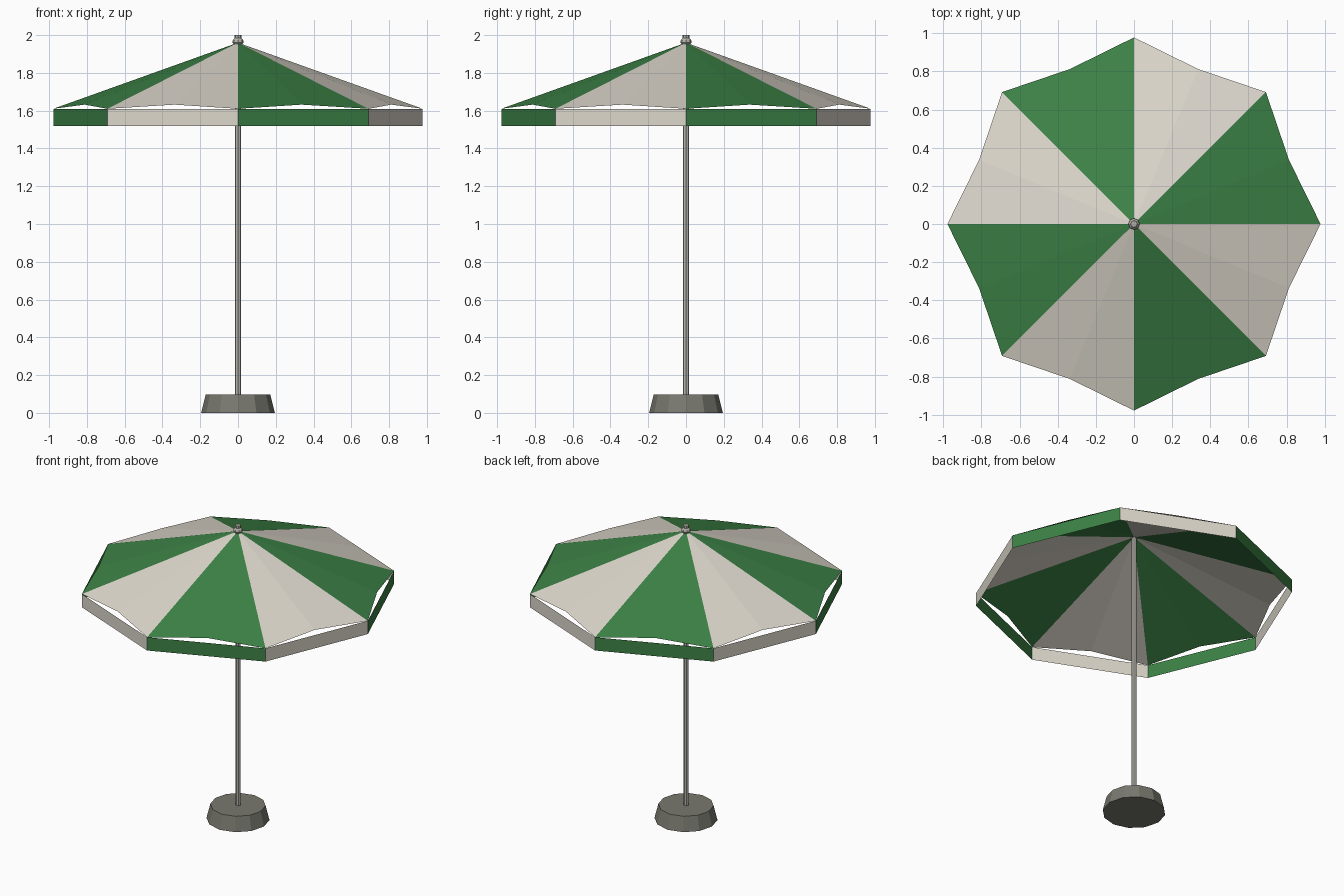
import bpy
import math
from mathutils import Vector

cube = bpy.data.objects.get("Cube")
if cube:
    bpy.data.objects.remove(cube, do_unlink=True)


def material(name, color):
    mat = bpy.data.materials.new(name)
    mat.use_nodes = True
    mat.diffuse_color = (*color, 1)
    bsdf = next(n for n in mat.node_tree.nodes if n.type == 'BSDF_PRINCIPLED')
    bsdf.inputs["Base Color"].default_value = (*color, 1)
    return mat


GREEN = material("green fabric", (0.045, 0.22, 0.06))
CREAM = material("cream fabric", (0.73, 0.69, 0.61))
METAL = material("grey metal", (0.46, 0.45, 0.40))
STONE = material("dark stone", (0.19, 0.19, 0.16))

PANELS = 8
RIM, RIM_Z = 0.978, 1.61
APEX_Z = 1.96
VALANCE_Z = 1.52


def add_mesh(name, verts, faces, mats):
    mesh = bpy.data.meshes.new(name)
    mesh.from_pydata(verts, [], faces)
    for mat in mats:
        mesh.materials.append(mat)
    obj = bpy.data.objects.new(name, mesh)
    bpy.context.collection.objects.link(obj)
    return obj


def polar(radius, angle, z):
    return Vector((radius * math.cos(angle), radius * math.sin(angle), z))


def lathe(name, profile, sides, mat):
    """Flat-faced solid of revolution from (radius, height) pairs, capped."""
    verts = [polar(r, math.tau * i / sides, z) for r, z in profile for i in range(sides)]
    faces = [tuple(reversed(range(sides)))]
    for ring in range(len(profile) - 1):
        a = ring * sides
        for i in range(sides):
            j = (i + 1) % sides
            faces.append((a + i, a + j, a + j + sides, a + i + sides))
    top = (len(profile) - 1) * sides
    faces.append(tuple(range(top, top + sides)))
    return add_mesh(name, verts, faces, [mat])


# Weighted foot, pole and finial
lathe("base", [(0.195, 0), (0.171, 0.097)], 12, STONE)
lathe("pole", [(0.017, 0.09), (0.017, 1.955)], 8, METAL)
lathe("finial", [(0.02, 1.948), (0.03, 1.962), (0.027, 1.975),
                 (0.018, 1.985), (0.018, 2.0)], 8, METAL)

# Canopy: each panel has a raised notch in the middle of its outer edge
step = math.tau / PANELS
verts = [(0, 0, APEX_Z)]
for i in range(PANELS):
    verts.append(polar(RIM, i * step, RIM_Z))
    verts.append(polar(0.879, (i + 0.5) * step, 1.632))
count = 2 * PANELS
faces = [(0, k + 1, (k + 1) % count + 1) for k in range(count)]
canopy = add_mesh("canopy", verts, faces, [GREEN, CREAM])
for poly in canopy.data.polygons:
    poly.material_index = (poly.index // 2) % 2

# Valance: straight strip hanging between the rib tips, striped like the canopy
verts = [polar(RIM, i * step, z) for z in (VALANCE_Z, RIM_Z) for i in range(PANELS)]
faces = []
for i in range(PANELS):
    j = (i + 1) % PANELS
    faces.append((i, j, j + PANELS, i + PANELS))
valance = add_mesh("valance", verts, faces, [GREEN, CREAM])
for poly in valance.data.polygons:
    poly.material_index = poly.index % 2
